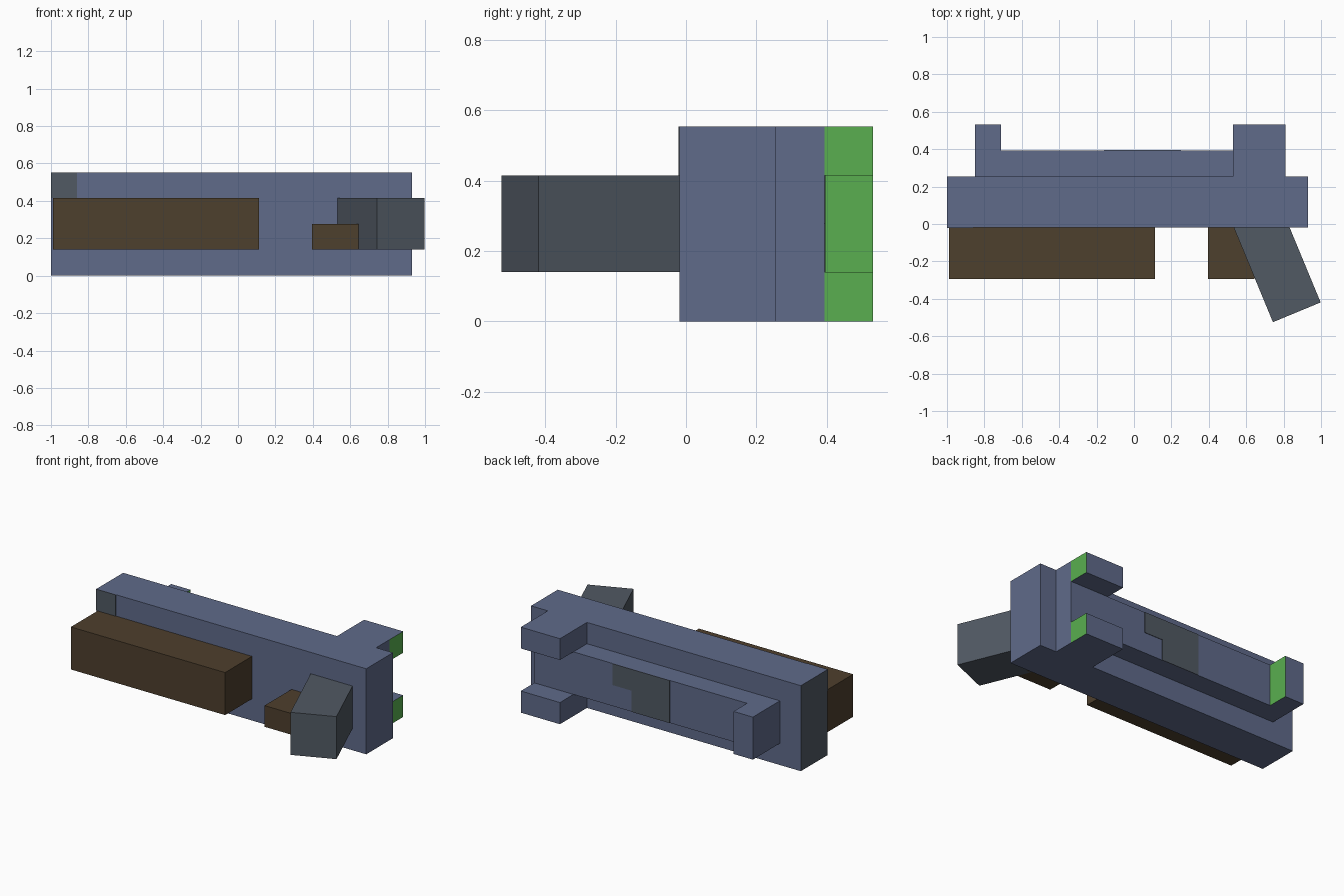
import bpy, bmesh, math
from mathutils import Matrix, Vector

if "Cube" in bpy.data.objects:
    bpy.data.objects.remove(bpy.data.objects["Cube"])


def material(name, rgb):
    m = bpy.data.materials.new(name)
    m.diffuse_color = (*rgb, 1)
    m.use_nodes = True
    m.node_tree.nodes["Principled BSDF"].inputs["Base Color"].default_value = m.diffuse_color
    return m


BLUE = material("slate blue", (0.115, 0.145, 0.255))
GREY = material("dark grey", (0.082, 0.100, 0.125))
BROWN = material("dark brown", (0.076, 0.050, 0.026))
GREEN = material("green", (0.100, 0.430, 0.080))


def box(name, x, y, z, mat, accent=None, side=None, turn=0):
    """Box from three ranges; faces pointing along `side` take the accent colour."""
    bm = bmesh.new()
    bmesh.ops.create_cube(bm, size=1)
    size = [r[1] - r[0] for r in (x, y, z)]
    mid = [(r[0] + r[1]) / 2 for r in (x, y, z)]
    bm.transform(Matrix.Diagonal((*size, 1)))
    bm.normal_update()
    if accent:
        for f in bm.faces:
            f.material_index = int(f.normal.dot(Vector(side)) > 0.9)
    me = bpy.data.meshes.new(name)
    bm.to_mesh(me)
    bm.free()
    me.materials.append(mat)
    if accent:
        me.materials.append(accent)
    ob = bpy.data.objects.new(name, me)
    ob.location = mid
    ob.rotation_euler.z = turn
    bpy.context.collection.objects.link(ob)
    return ob


# Height levels and depth levels shared by the parts
Z0, Z1, ZM, Z2, Z3 = 0, 0.14, 0.277, 0.415, 0.553
FRONT, BACK, RAIL, TIP = -0.018, 0.255, 0.393, 0.531

# Main body with grey left end
box("main_body", (-1, 0.93), (FRONT, BACK), (Z0, Z3), BLUE, GREY, (-1, 0, 0))

# Rear rail and full-height rear block
box("rear_rail", (-0.85, 0.53), (BACK, RAIL), (Z1, Z2), BLUE)
box("rear_block", (0.53, 0.81), (BACK, RAIL), (Z0, Z3), BLUE)

# Rear prongs with green right faces
for name, x, z in (("left_prong", (-0.85, -0.712), (Z1, Z2)),
                   ("lower_prong", (0.53, 0.81), (Z0, Z1)),
                   ("upper_prong", (0.53, 0.81), (Z2, Z3))):
    box(name, x, (RAIL, TIP), z, BLUE, GREEN, (1, 0, 0))

# Front brown blocks
box("long_grip", (-0.99, 0.113), (-0.293, FRONT), (Z1, Z2), BROWN)
box("small_guard", (0.395, 0.645), (-0.293, FRONT), (Z1, ZM), BROWN)

# Tilted grey handle, sunk into the body
box("tilted_handle", (0.627, 0.903), (-0.493, 0.058), (Z1, Z2), GREY,
    turn=math.radians(22.5))

# Thin painted patches
T = 0.003
box("front_patch", (-1, -0.86), (FRONT - T, FRONT), (Z2, Z3), GREY)
box("rail_patch", (-0.16, 0.114), (RAIL, RAIL + T), (Z1, Z2), GREY)
box("rail_patch_step", (0.114, 0.25), (RAIL, RAIL + T), (ZM, Z2), GREY)
